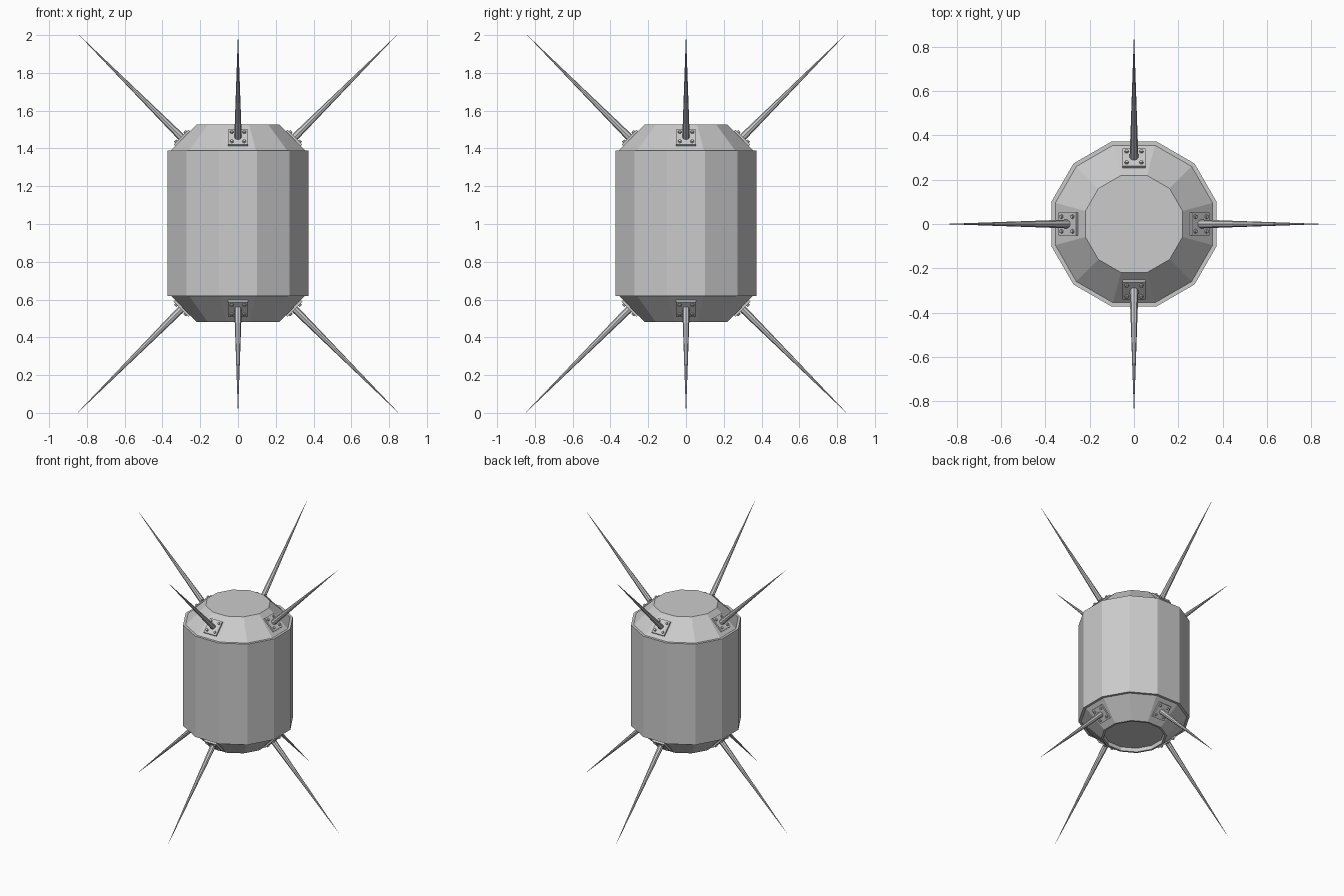
import bpy, bmesh
from math import pi, cos, sin
from mathutils import Matrix

if "Cube" in bpy.data.objects:
    bpy.data.objects.remove(bpy.data.objects["Cube"])

MID = 1.0045          # mid height of the body


def make_object(name, bm):
    bmesh.ops.recalc_face_normals(bm, faces=bm.faces)
    mesh = bpy.data.meshes.new(name)
    bm.to_mesh(mesh)
    bm.free()
    ob = bpy.data.objects.new(name, mesh)
    bpy.context.collection.objects.link(ob)
    return ob


def lathe(name, profile, sides=12):
    """Closed faceted solid from (apothem, z) rings, flats facing the axes."""
    bm = bmesh.new()
    rings = []
    for r, z in profile:
        rad = r / cos(pi / sides)
        rings.append([bm.verts.new((rad * cos((i + .5) * 2 * pi / sides),
                                    rad * sin((i + .5) * 2 * pi / sides), z))
                      for i in range(sides)])
    for a, b in zip(rings, rings[1:]):
        for i in range(sides):
            j = (i + 1) % sides
            bm.faces.new((a[i], a[j], b[j], b[i]))
    bm.faces.new(rings[0])
    bm.faces.new(rings[-1])
    return make_object(name, bm)


def cone(bm, m, r1, r2, z0, z1, seg):
    bmesh.ops.create_cone(bm, cap_ends=True, segments=seg, radius1=r1, radius2=r2,
                          depth=z1 - z0,
                          matrix=m @ Matrix.Translation((0, 0, (z0 + z1) / 2)))


# Drum with sloped ends, small ledges and a recessed bottom
lathe("body", [(.202, .51), (.205, .482), (.219, .482), (.355, .62), (.373, .62),
               (.373, 1.39), (.355, 1.39), (.219, 1.526)])

# Eight spikes, each on a bolted plate lying on a sloped face
for end, z, tilt, length in (("top", 1.452, pi / 4, .775),
                             ("bottom", 2 * MID - 1.452, 3 * pi / 4, .788)):
    for side, k in (("right", 0), ("back", 1), ("left", 2), ("front", 3)):
        m = (Matrix.Rotation(k * pi / 2, 4, 'Z') @ Matrix.Translation((.293, 0, z))
             @ Matrix.Rotation(tilt, 4, 'Y'))
        # Mounting plate
        bm = bmesh.new()
        bmesh.ops.create_cube(bm, size=1, matrix=m @ Matrix.Translation((0, 0, .002))
                              @ Matrix.Diagonal((.112, .104, .02, 1)))
        make_object(f"{end}_{side}_plate", bm)
        # Four bolts
        bm = bmesh.new()
        for sx in (-1, 1):
            for sy in (-1, 1):
                cone(bm, m @ Matrix.Translation((sx * .035, sy * .033, 0)),
                     .01, .008, .01, .021, 8)
        make_object(f"{end}_{side}_bolts", bm)
        # Tapered spike
        bm = bmesh.new()
        cone(bm, m, .02, .0005, 0, length, 8)
        make_object(f"{end}_{side}_spike", bm)
